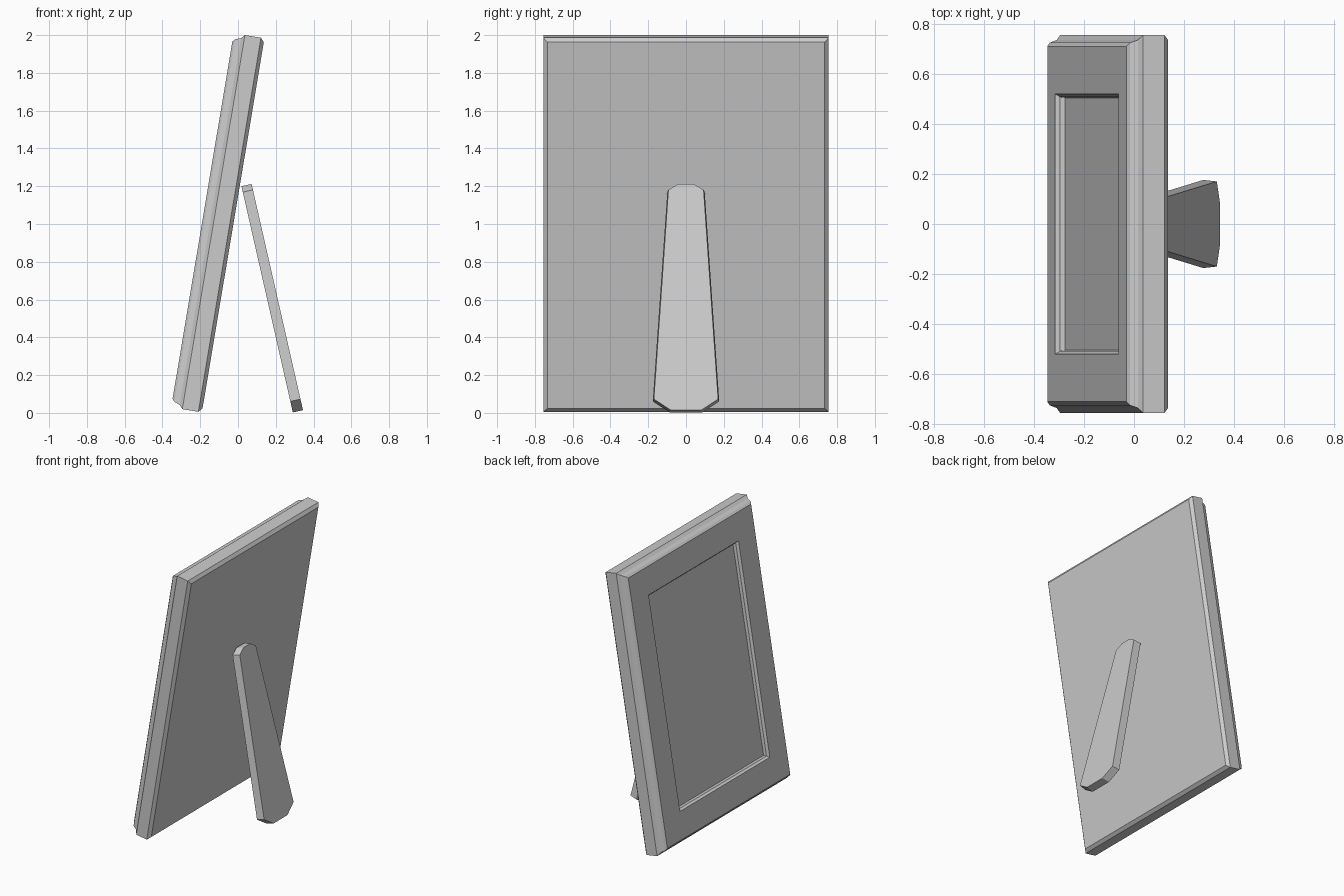
import bpy, bmesh, math
from mathutils import Vector

if "Cube" in bpy.data.objects:
    bpy.data.objects.remove(bpy.data.objects["Cube"])


def skin(name, loops):
    """Bridge a series of matching closed loops and cap both ends."""
    bm = bmesh.new()
    rings = [[bm.verts.new(p) for p in loop] for loop in loops]
    n = len(rings[0])
    for a, b in zip(rings, rings[1:]):
        for i in range(n):
            j = (i + 1) % n
            bm.faces.new((a[i], a[j], b[j], b[i]))
    bm.faces.new(rings[0])
    bm.faces.new(rings[-1])
    bmesh.ops.recalc_face_normals(bm, faces=bm.faces)
    mesh = bpy.data.meshes.new(name)
    bm.to_mesh(mesh)
    bm.free()
    obj = bpy.data.objects.new(name, mesh)
    bpy.context.collection.objects.link(obj)
    return obj


# Picture frame: rectangles stepped from the back, over the moulded rim, into the recess
TILT = math.radians(9.5)
UP = Vector((math.sin(TILT), 0, math.cos(TILT)))
BACK = Vector((math.cos(TILT), 0, -math.sin(TILT)))
Y = Vector((0, 1, 0))
HALF_W, HALF_H, MID_H = 0.755, 1.004, 0.975


def frame_loop(depth, inset):
    w, h = HALF_W - inset, HALF_H - inset
    c = BACK * depth + UP * MID_H
    return [c + Y * (w * sy) + UP * (h * sz)
            for sy, sz in ((-1, -1), (1, -1), (1, 1), (-1, 1))]


frame_profile = [
    (-0.189, 0.021), (-0.208, 0.0), (-0.294, 0.0),                    # back bevel, side
    (-0.312, 0.020), (-0.342, 0.031), (-0.354, 0.045),                # front moulding
    (-0.354, 0.236), (-0.342, 0.242), (-0.337, 0.248), (-0.316, 0.251),  # recess
]
skin("picture_frame", [frame_loop(d, i) for d, i in frame_profile])

# Easel leg: tapered strut with clipped corners, leaning against the back
LEAN = math.radians(12.8)
DOWN = Vector((math.sin(LEAN), 0, -math.cos(LEAN)))
INWARD = Vector((-math.cos(LEAN), 0, -math.sin(LEAN)))
TOP = Vector((0.072, 0, 1.212))
half_outline = [(0.0, 0.04), (0.032, 0.093), (1.168, 0.170), (1.228, 0.08)]


def leg_loop(depth, grow):
    right = [TOP + DOWN * t + INWARD * depth + Y * (w + grow) for t, w in half_outline]
    left = [Vector((p.x, -p.y, p.z)) for p in reversed(right)]
    return right + left


skin("easel_leg", [leg_loop(0.0, 0.0), leg_loop(0.055, 0.006)])
